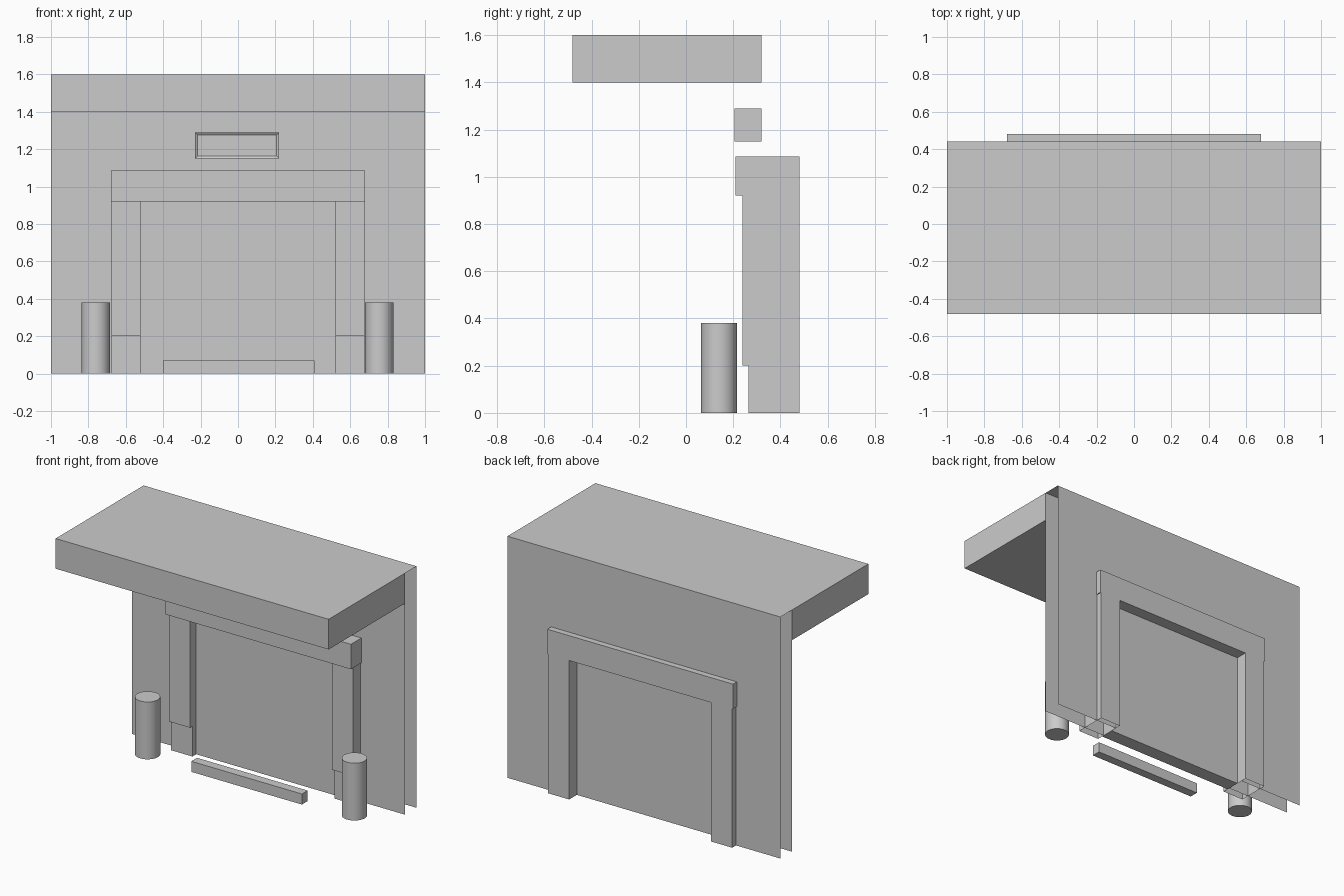
import bpy
import bmesh

cube = bpy.data.objects.get("Cube")
if cube:
    bpy.data.objects.remove(cube, do_unlink=True)

grey = bpy.data.materials.new("plain_grey")
grey.use_nodes = True
COLOUR = (0.6, 0.6, 0.6, 1)
grey.diffuse_color = COLOUR
grey.node_tree.nodes["Principled BSDF"].inputs["Base Color"].default_value = COLOUR


def finish(name, bm):
    mesh = bpy.data.meshes.new(name)
    bm.to_mesh(mesh)
    bm.free()
    mesh.materials.append(grey)
    obj = bpy.data.objects.new(name, mesh)
    bpy.context.collection.objects.link(obj)
    return obj


def box_mesh(x, y, z, open_bottom=False):
    """Box between (min, max) pairs, optionally without its underside."""
    bm = bmesh.new()
    bmesh.ops.create_cube(bm, size=1)
    for v in bm.verts:
        v.co = [lo + (c + 0.5) * (hi - lo) for c, (lo, hi) in zip(v.co, (x, y, z))]
    if open_bottom:
        bm.normal_update()
        under = [f for f in bm.faces if f.normal.z < -0.5]
        bmesh.ops.delete(bm, geom=under, context='FACES_ONLY')
    return bm


def box(name, x, y, z, open_bottom=False):
    return finish(name, box_mesh(x, y, z, open_bottom))


def wall(name, y, facing):
    """Thin wall sheet with a doorway, outlined as a single face."""
    bm = bmesh.new()
    half = [(DOOR_X, 0), (1, 0), (1, TOP), (0, TOP)]
    outline = half + [(-1, TOP), (-1, 0), (-DOOR_X, 0),
                      (-DOOR_X, DOOR_Z), (DOOR_X, DOOR_Z)]
    face = bm.faces.new([bm.verts.new((x, y, z)) for x, z in outline])
    face.normal_update()
    if face.normal.y * facing < 0:
        face.normal_flip()
    bmesh.ops.triangulate(bm, faces=[face])
    return finish(name, bm)


TOP = 1.6
DOOR_X, DOOR_Z = 0.52, 0.92
FRONT, BACK = 0.32, 0.44

# Wall sheets and the strip that caps the gap between them
wall("front_wall", FRONT, -1)
wall("back_wall", BACK, 1)
bm = bmesh.new()
bm.faces.new([bm.verts.new(p) for p in
              ((-1, FRONT, TOP), (1, FRONT, TOP), (1, BACK, TOP), (-1, BACK, TOP))])
finish("wall_cap", bm)

# Canopy
box("canopy", (-1, 1), (-0.48, FRONT), (1.4, TOP))

# Doorway
box("door_panel", (-DOOR_X, DOOR_X), (0.305, 0.40), (0, DOOR_Z))
box("lintel", (-0.68, 0.68), (0.21, 0.48), (DOOR_Z, 1.085))
for side, s in (("left", 1), ("right", -1)):
    span = tuple(sorted((s * DOOR_X, s * 0.675)))
    box(side + "_jamb", span, (0.24, 0.48), (0.2, DOOR_Z), True)
    box(side + "_jamb_base", span, (0.265, 0.48), (0, 0.2), True)

# Sign box with a shallow inset front
bm = box_mesh((-0.23, 0.22), (0.205, FRONT), (1.15, 1.29))
bm.normal_update()
face = [f for f in bm.faces if f.normal.y < -0.5]
bmesh.ops.inset_region(bm, faces=face, thickness=0.02)
bmesh.ops.translate(bm, verts=face[0].verts, vec=(0, 0.01, 0))
finish("sign_box", bm)

# Low kerb in front of the door
box("kerb", (-0.40, 0.41), (0.083, 0.143), (0, 0.07))

# Round bollards
for side, x in (("left", 0.755), ("right", -0.76)):
    bpy.ops.mesh.primitive_cylinder_add(vertices=32, radius=0.076, depth=0.38,
                                        location=(x, 0.14, 0.19))
    post = bpy.context.object
    post.name = side + "_bollard"
    post.data.materials.append(grey)
    bpy.ops.object.shade_smooth_by_angle()
